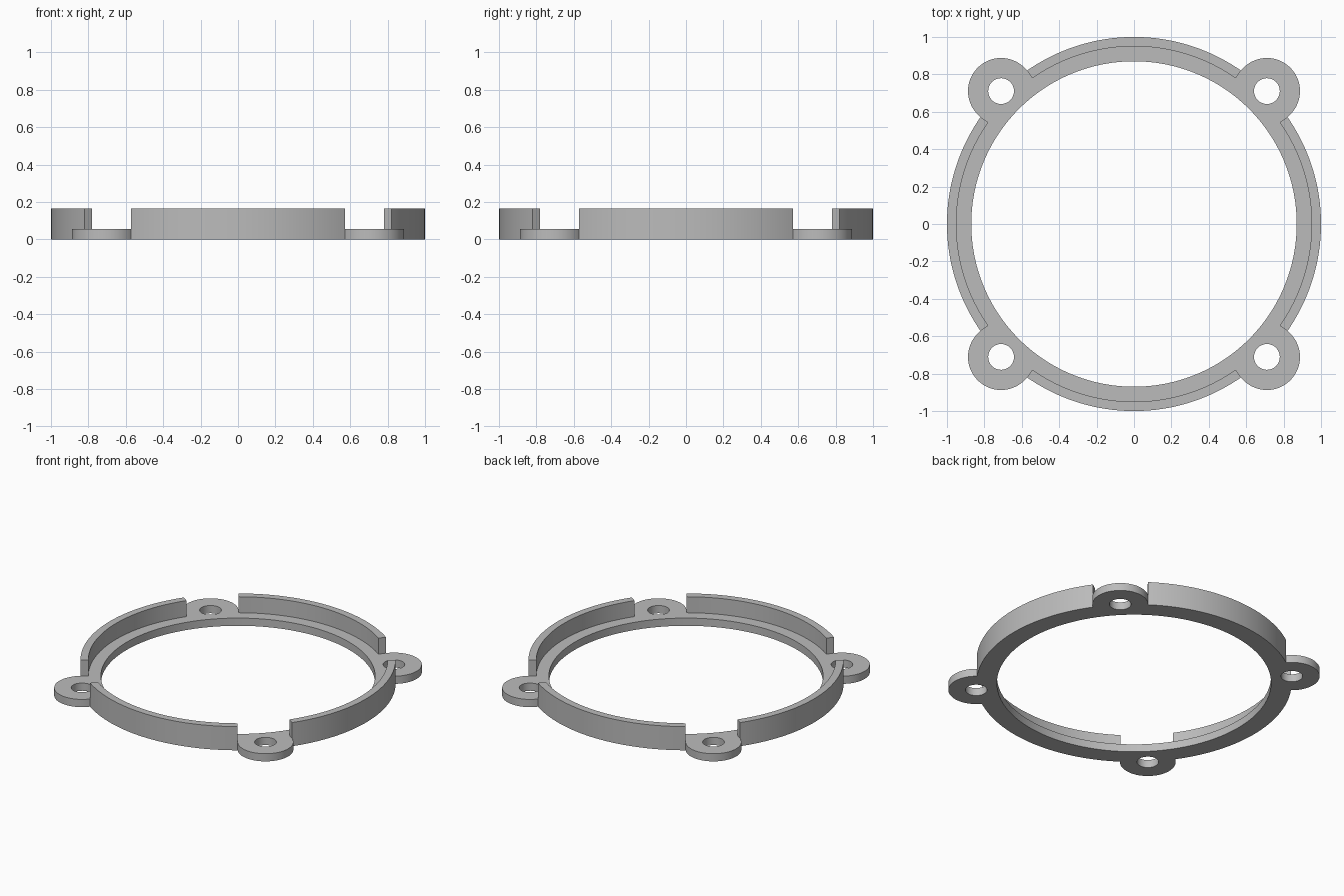
import bpy, bmesh
from math import sin, cos, pi, radians, acos, atan2
from mathutils import Vector

cube = bpy.data.objects.get("Cube")
if cube:
    bpy.data.objects.remove(cube, do_unlink=True)

INNER, STEP, OUTER = 0.87, 0.95, 1.0      # ring radii
BASE_H, WALL_H = 0.054, 0.166             # flange and wall heights
LUG_DIST, LUG_R, HOLE_R = 1.005, 0.177, 0.069

# Half angle of the wall gap, where the lug circle meets the outer circle
GAP = acos((OUTER**2 + LUG_DIST**2 - LUG_R**2) / (2 * OUTER * LUG_DIST))
LUG_HALF = atan2(OUTER * sin(GAP), OUTER * cos(GAP) - LUG_DIST)


def arc(r, a0, a1, n, centre=(0, 0)):
    angles = [a0 + (a1 - a0) * i / n for i in range(n + 1)]
    return [(centre[0] + r * cos(a), centre[1] + r * sin(a)) for a in angles]


def circle(r, n, centre=(0, 0)):
    return arc(r, 0, 2 * pi, n, centre)[:-1]


bm = bmesh.new()


def fill(loops, z):
    """Flat face inside the first loop, with the other loops as holes."""
    edges = []
    for loop in loops:
        vs = [bm.verts.new((x, y, z)) for x, y in loop]
        edges += [bm.edges.new((vs[i - 1], vs[i])) for i in range(len(vs))]
    bmesh.ops.triangle_fill(bm, edges=edges, use_beauty=True, normal=Vector((0, 0, 1)))


def strip(loop, z0, z1):
    """Upright band around a closed loop."""
    low = [bm.verts.new((x, y, z0)) for x, y in loop]
    high = [bm.verts.new((x, y, z1)) for x, y in loop]
    for i in range(len(loop)):
        bm.faces.new((low[i - 1], low[i], high[i], high[i - 1]))


# Outlines: four lugs alternating with four wall arcs
outline, floor_edge, walls, holes = [], [], [], []
for k in range(4):
    a = radians(45 + 90 * k)
    centre = (LUG_DIST * cos(a), LUG_DIST * sin(a))
    lug = arc(LUG_R, a - LUG_HALF, a + LUG_HALF, 32, centre)
    outside = arc(OUTER, a + GAP, a + pi / 2 - GAP, 40)
    inside = arc(STEP, a + GAP, a + pi / 2 - GAP, 40)
    outline += lug + outside[1:-1]
    floor_edge += lug + inside
    walls.append(outside + inside[::-1])
    holes.append(circle(HOLE_R, 32, centre))
bore = circle(INNER, 192)

# Flange with bored lugs
fill([outline, bore] + holes, 0)
fill([floor_edge, bore] + holes, BASE_H)
for loop in [outline, bore] + holes:
    strip(loop, 0, BASE_H)

# Raised wall segments
for wall in walls:
    strip(wall, BASE_H, WALL_H)
    fill([wall], WALL_H)

bmesh.ops.remove_doubles(bm, verts=bm.verts, dist=1e-5)
bmesh.ops.recalc_face_normals(bm, faces=bm.faces)
mesh = bpy.data.meshes.new("mounting_ring")
bm.to_mesh(mesh)
bm.free()

# Plain grey material
grey = bpy.data.materials.new("plain grey")
grey.use_nodes = True
colour = (0.5, 0.5, 0.5, 1)
grey.diffuse_color = colour
grey.node_tree.nodes["Principled BSDF"].inputs["Base Color"].default_value = colour
mesh.materials.append(grey)

ring = bpy.data.objects.new("mounting_ring", mesh)
bpy.context.collection.objects.link(ring)
bpy.context.view_layer.objects.active = ring
ring.select_set(True)
bpy.ops.object.shade_smooth_by_angle(angle=radians(30))
